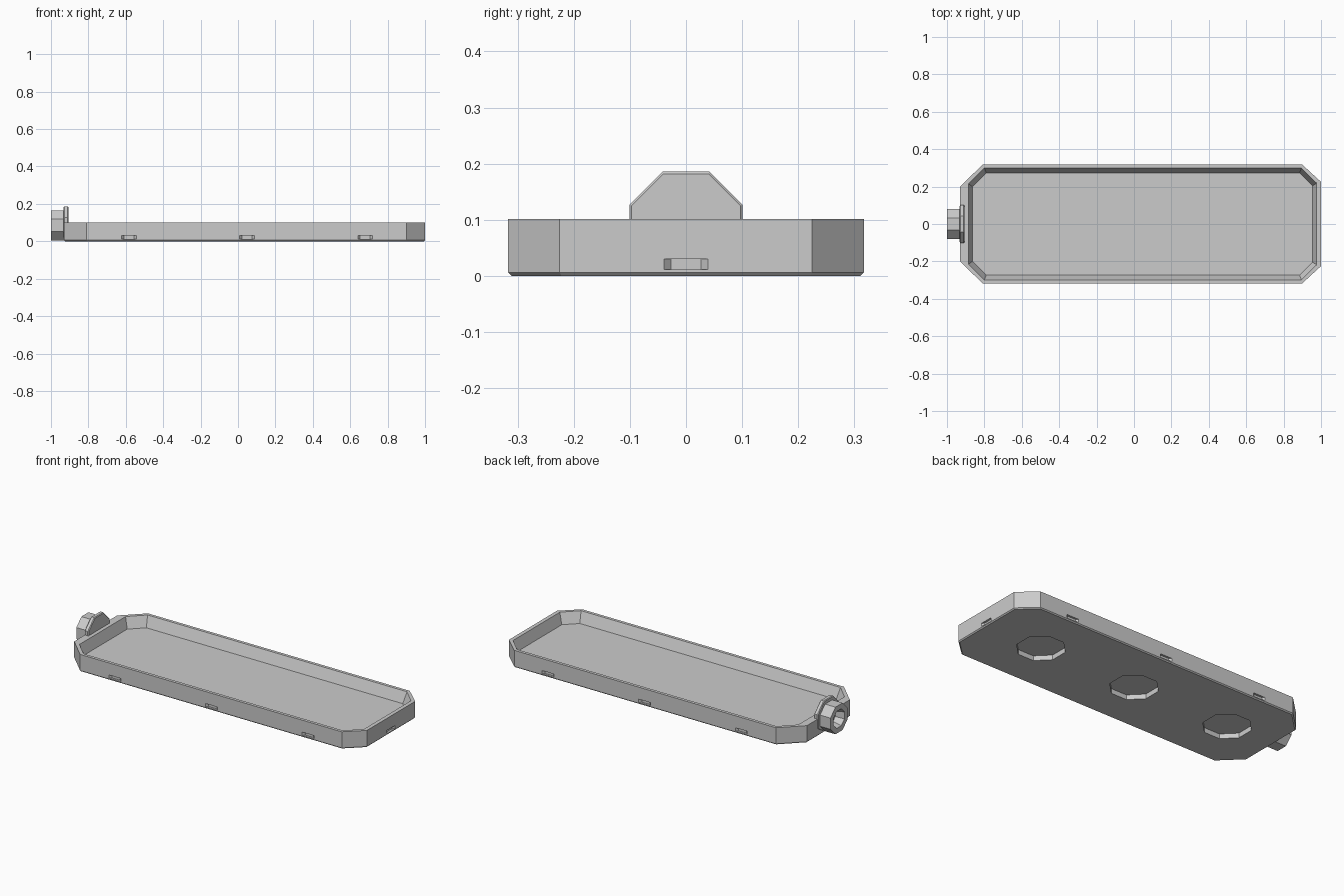
import bpy, bmesh, math
from mathutils import Matrix, Vector

if "Cube" in bpy.data.objects:
    bpy.data.objects.remove(bpy.data.objects["Cube"])

grey = bpy.data.materials.new("plain_grey")
grey.use_nodes = True
grey.diffuse_color = (0.6, 0.6, 0.6, 1)
grey.node_tree.nodes["Principled BSDF"].inputs["Base Color"].default_value = (0.6, 0.6, 0.6, 1)


def loft(name, rings, matrix=Matrix()):
    """Skin a closed solid through rings of equal point count."""
    bm = bmesh.new()
    loops = [[bm.verts.new(matrix @ Vector(p)) for p in ring] for ring in rings]
    for a, b in zip(loops, loops[1:]):
        for i in range(len(a)):
            j = (i + 1) % len(a)
            bm.faces.new((a[i], a[j], b[j], b[i]))
    bm.faces.new(loops[0])
    bm.faces.new(loops[-1])
    bmesh.ops.recalc_face_normals(bm, faces=bm.faces)
    mesh = bpy.data.meshes.new(name)
    bm.to_mesh(mesh)
    bm.free()
    mesh.materials.append(grey)
    obj = bpy.data.objects.new(name, mesh)
    bpy.context.collection.objects.link(obj)
    return obj


def outline(x0, x1, y, cx0, cx1, cy0, cy1, z):
    """Rectangle with cut corners; c values mark where the corners start."""
    half = [(x0, cy0), (cx0, y), (cx1, y), (x1, cy1)]
    return [(a, b, z) for a, b in half] + [(a, -b, z) for a, b in reversed(half)]


def octagon(apothem):
    r = apothem / math.cos(math.pi / 8)
    angles = [math.pi / 8 + i * math.pi / 4 for i in range(8)]
    return [(r * math.cos(a), r * math.sin(a)) for a in angles]


def x_ring(x, apothem, floor=-1):
    return [(x, a, max(b + 0.085, floor)) for a, b in octagon(apothem)]


# Shallow tray with sloping inner walls
tray = loft("tray", [
    outline(-0.924, 0.994, 0.311, -0.807, 0.897, 0.197, 0.222, 0),
    outline(-0.93, 1.0, 0.317, -0.81, 0.90, 0.20, 0.225, 0.006),
    outline(-0.93, 1.0, 0.317, -0.81, 0.90, 0.20, 0.225, 0.101),
    outline(-0.885, 0.977, 0.299, -0.80, 0.895, 0.215, 0.218, 0.101),
    outline(-0.864, 0.955, 0.273, -0.79, 0.885, 0.20, 0.205, 0.038),
])

# Cutters for the round underside pockets
cutters = []
for x in (-0.63, 0, 0.63):
    cutters.append(loft("pocket_cutter", [
        [(x + a, b, z) for a, b in octagon(0.122)] for z in (-0.02, 0.028)]))


# Cutters for the tapered edge slots, pointing inwards along local -x
def slot(x, y, turn):
    rings = [[(d, -w, 0.011), (d, w, 0.011), (d, w, 0.03), (d, -w, 0.03)]
             for d, w in ((0.012, 0.051), (-0.012, 0.027))]
    matrix = Matrix.Translation((x, y, 0)) @ Matrix.Rotation(turn, 4, "Z")
    cutters.append(loft("slot_cutter", rings, matrix))


slot(1.0, 0, 0)
for x in (-0.583, 0.048, 0.68):
    for side in (-1, 1):
        slot(x, side * 0.317, side * math.pi / 2)

bpy.context.view_layer.objects.active = tray
for cutter in cutters:
    cutter.hide_render = True
    cut = tray.modifiers.new("cut", "BOOLEAN")
    cut.operation = "DIFFERENCE"
    cut.solver = "EXACT"
    cut.object = cutter
    bpy.ops.object.modifier_apply(modifier=cut.name)
    bpy.data.objects.remove(cutter)

# Upright flange behind the end connector
loft("connector_flange", [
    x_ring(-0.932, 0.097, 0.01), x_ring(-0.928, 0.101, 0.01),
    x_ring(-0.911, 0.101, 0.01), x_ring(-0.907, 0.097, 0.01)])

# Eight-sided connector with a tapered socket
loft("connector_nut", [
    x_ring(-0.925, 0.08), x_ring(-1.0, 0.08),
    x_ring(-1.0, 0.05), x_ring(-0.95, 0.036)])
